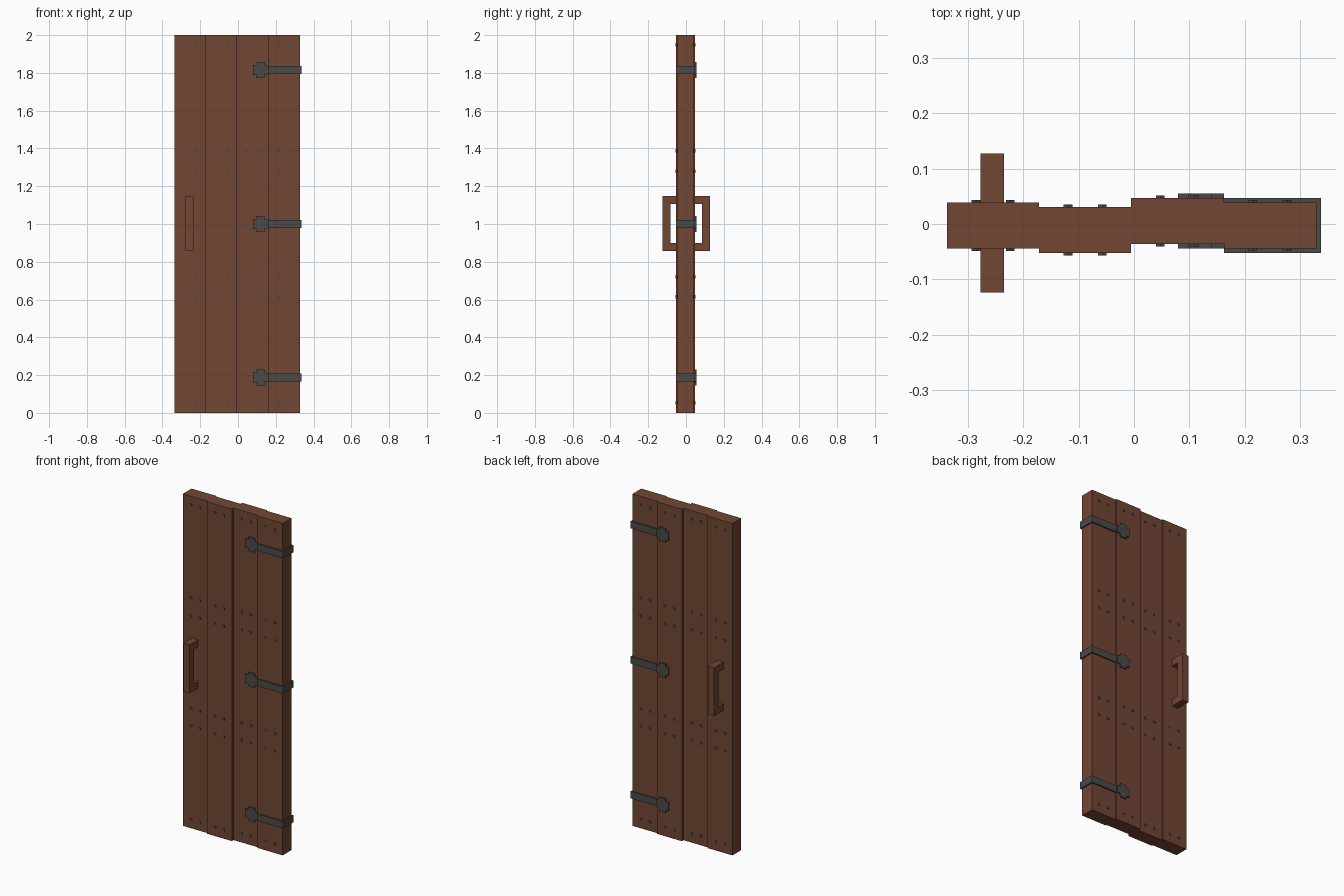
import bpy, bmesh
from mathutils import Matrix, Vector

cube = bpy.data.objects.get("Cube")
if cube:
    bpy.data.objects.remove(cube, do_unlink=True)


def material(name, color):
    m = bpy.data.materials.new(name)
    m.use_nodes = True
    m.diffuse_color = color
    m.node_tree.nodes["Principled BSDF"].inputs["Base Color"].default_value = color
    return m


wood = material("brown wood", (0.168, 0.061, 0.034, 1))
iron = material("dark iron", (0.068, 0.068, 0.064, 1))


def finish(name, bm, mat):
    mesh = bpy.data.meshes.new(name)
    bm.to_mesh(mesh)
    bm.free()
    mesh.materials.append(mat)
    ob = bpy.data.objects.new(name, mesh)
    bpy.context.collection.objects.link(ob)
    return ob


def add_box(bm, x, y, z):
    """Box from three (low, high) ranges."""
    centre = Vector([(a + b) / 2 for a, b in (x, y, z)])
    size = [b - a for a, b in (x, y, z)]
    bmesh.ops.create_cube(bm, size=1,
                          matrix=Matrix.Translation(centre) @ Matrix.Diagonal((*size, 1)))


def add_prism(bm, outline, y0, y1):
    """Extrude an x-z outline from y0 to y1."""
    face = bm.faces.new([bm.verts.new((x, y0, z)) for x, z in outline])
    res = bmesh.ops.extrude_face_region(bm, geom=[face])
    moved = [v for v in res["geom"] if isinstance(v, bmesh.types.BMVert)]
    bmesh.ops.translate(bm, verts=moved, vec=(0, y1 - y0, 0))
    bmesh.ops.recalc_face_normals(bm, faces=bm.faces)


# Planks, each set slightly forward or back
edges = [-0.337, -0.171, -0.005, 0.162, 0.329]
offsets = [-0.0025, -0.0105, 0.0055, -0.0025]
half = 0.0415
for i, off in enumerate(offsets):
    bm = bmesh.new()
    add_box(bm, (edges[i], edges[i + 1]), (off - half, off + half), (0, 2))
    finish(f"plank_{i + 1}", bm, wood)

# Nail heads on both faces of every plank
bm = bmesh.new()
rows = [0.053, 0.615, 0.72, 1.28, 1.387, 1.948]
for i, off in enumerate(offsets):
    middle = (edges[i] + edges[i + 1]) / 2
    for dx in (-0.031, 0.031):
        for z in rows:
            for side in (-1, 1):
                place = Matrix.Translation((middle + dx, off + side * half, z))
                bmesh.ops.create_cone(bm, cap_ends=True, segments=6, radius1=0.009,
                                      radius2=0.009, depth=0.009,
                                      matrix=place @ Matrix.Rotation(1.5708, 4, "X"))
finish("nails", bm, iron)

# Hinge straps wrapped round the edge, ending in a cross
t = 0.008
upper = [(0.162, 0.021), (0.14, 0.026), (0.14, 0.042), (0.098, 0.042),
         (0.098, 0.026), (0.079, 0.026)]
for n, z in enumerate((0.188, 1.0, 1.815)):
    bm = bmesh.new()
    outline = [(x, z + h) for x, h in upper] + [(x, z - h) for x, h in reversed(upper)]
    height = (z - 0.021, z + 0.021)
    for side in (-1, 1):
        cross_y = offsets[2] + side * half
        add_prism(bm, outline, cross_y, cross_y + side * t)
        strap_y = offsets[3] + side * half
        add_box(bm, (0.162, 0.329 + t), sorted((strap_y, strap_y + side * t)), height)
    add_box(bm, (0.329, 0.329 + t), (offsets[3] - half, offsets[3] + half), height)
    finish(f"hinge_strap_{n + 1}", bm, iron)

# Square pull handles, front and back
for name, side in (("front_handle", -1), ("back_handle", 1)):
    bm = bmesh.new()
    hx = (-0.277, -0.235)
    tip = 0.0015 + side * 0.1255
    grip = tip - side * 0.042
    add_box(bm, hx, sorted((grip, tip)), (0.857, 1.148))
    for low in (0.857, 1.106):
        add_box(bm, hx, sorted((side * 0.03, grip)), (low, low + 0.042))
    finish(name, bm, wood)
